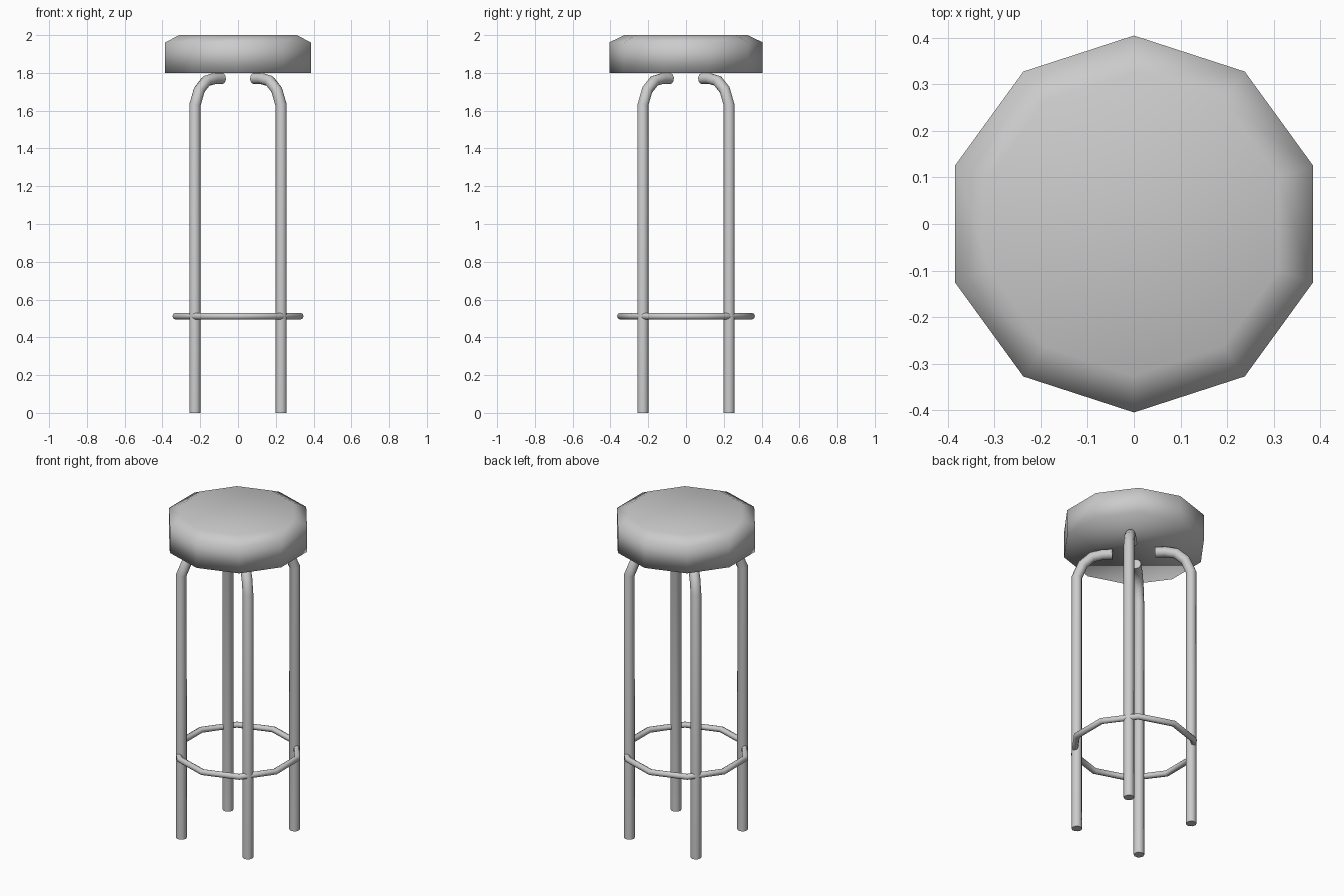
import bpy, bmesh
from math import sin, cos, pi, radians

if "Cube" in bpy.data.objects:
    bpy.data.objects.remove(bpy.data.objects["Cube"])


def decagon(radius, z):
    # ten points with corners on the +y and -y axes
    return [(radius * cos(pi / 2 + i * pi / 5), radius * sin(pi / 2 + i * pi / 5), z)
            for i in range(10)]


def tube(name, points, radius, cyclic=False, res=3):
    cu = bpy.data.curves.new(name, 'CURVE')
    cu.dimensions = '3D'
    cu.bevel_depth = radius
    cu.bevel_resolution = res
    cu.use_fill_caps = not cyclic
    sp = cu.splines.new('POLY')
    sp.points.add(len(points) - 1)
    for p, co in zip(sp.points, points):
        p.co = (*co, 1)
    sp.use_cyclic_u = cyclic
    ob = bpy.data.objects.new(name, cu)
    bpy.context.collection.objects.link(ob)
    bpy.ops.object.select_all(action='DESELECT')
    ob.select_set(True)
    bpy.context.view_layer.objects.active = ob
    bpy.ops.object.convert(target='MESH')
    bpy.ops.object.shade_smooth_by_angle(angle=radians(50))
    return ob


# Seat: ten-sided cushion with a sloped, softly shaded top edge
bm = bmesh.new()
rings = [[bm.verts.new(p) for p in decagon(r, z)]
         for r, z in ((0.405, 1.80), (0.405, 1.962), (0.326, 2.0))]
for low, high in zip(rings, rings[1:]):
    for i in range(10):
        j = (i + 1) % 10
        bm.faces.new((low[i], low[j], high[j], high[i]))
bm.faces.new(rings[0][::-1])
bm.faces.new(rings[-1])
for f in bm.faces:
    f.smooth = True
mesh = bpy.data.meshes.new("seat")
bm.to_mesh(mesh)
bm.free()
bpy.context.collection.objects.link(bpy.data.objects.new("seat", mesh))

# Legs: straight tubes that bend inward under the seat
profile = [(0.228, 0), (0.228, 1.63), (0.205, 1.71), (0.168, 1.757),
           (0.125, 1.77), (0.085, 1.77)]
for sy, depth in ((-1, "front"), (1, "back")):
    for sx, side in ((-1, "left"), (1, "right")):
        tube(f"{depth}_{side}_leg", [(sx * d, sy * d, z) for d, z in profile], 0.03)

# Foot ring
tube("foot_ring", decagon(0.347, 0.512), 0.018, cyclic=True, res=2)
